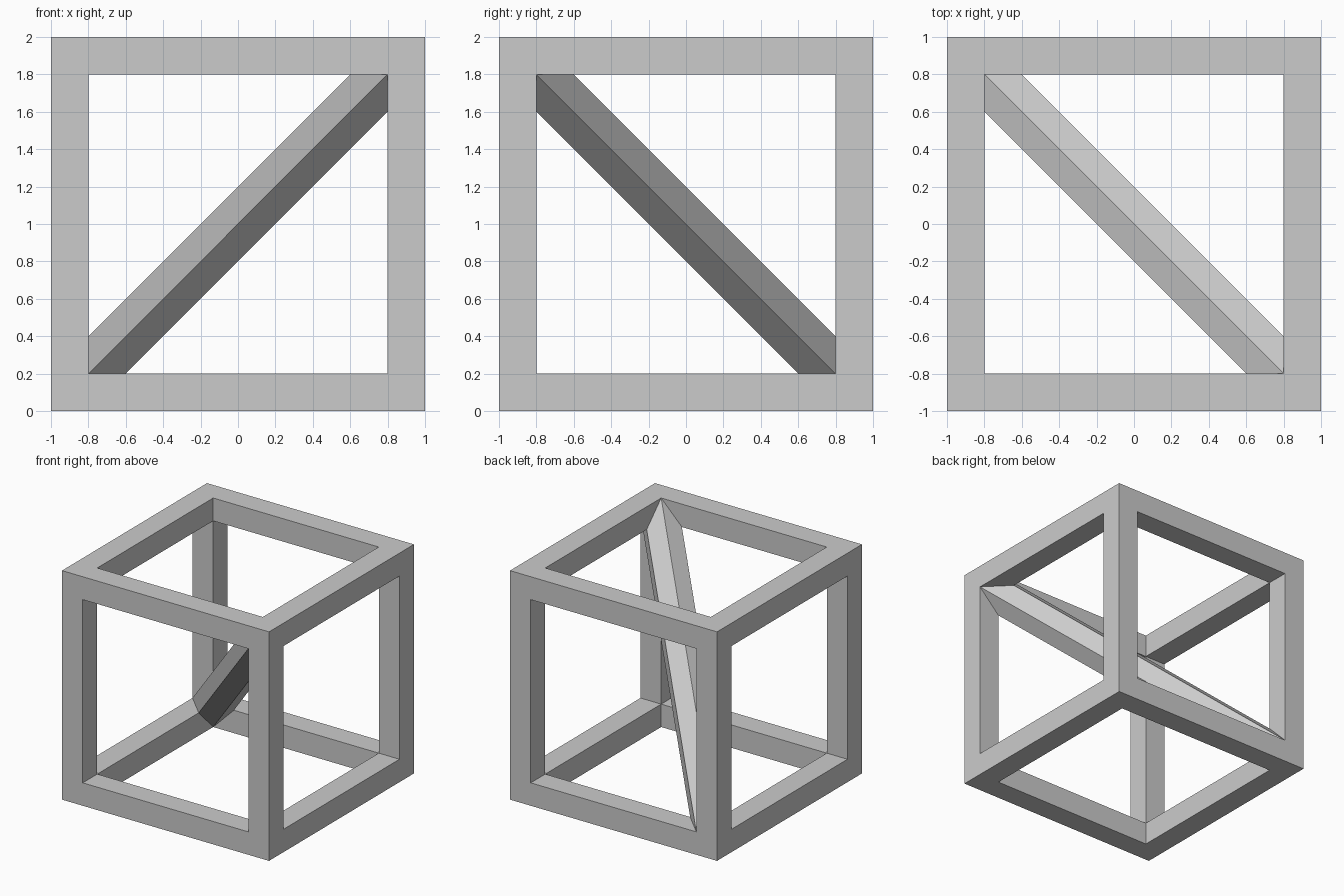
import bpy
import bmesh
from itertools import product
from mathutils import Vector

BEAM = 0.2

old = bpy.data.objects.get("Cube")
if old:
    bpy.data.objects.remove(old, do_unlink=True)

grey = bpy.data.materials.new("light grey")
grey.use_nodes = True
colour = (0.6, 0.6, 0.6, 1)
grey.diffuse_color = colour
grey.node_tree.nodes["Principled BSDF"].inputs["Base Color"].default_value = colour


def make_object(name, bm):
    bmesh.ops.recalc_face_normals(bm, faces=bm.faces)
    mesh = bpy.data.meshes.new(name)
    bm.to_mesh(mesh)
    bm.free()
    mesh.materials.append(grey)
    obj = bpy.data.objects.new(name, mesh)
    obj.location.z = 1
    bpy.context.collection.objects.link(obj)
    return obj


# Open cube frame: push a square opening through every side until they meet
bm = bmesh.new()
bmesh.ops.create_cube(bm, size=2)
openings = list(bm.faces)
bmesh.ops.inset_individual(bm, faces=openings, thickness=BEAM, use_even_offset=True)
openings = bmesh.ops.extrude_discrete_faces(bm, faces=openings)["faces"]
for face in openings:
    face.normal_update()
    bmesh.ops.translate(bm, verts=face.verts, vec=-BEAM * face.normal)
bmesh.ops.delete(bm, geom=openings, context="FACES")
bmesh.ops.remove_doubles(bm, verts=bm.verts, dist=0.001)
make_object("cube_frame", bm)

# Six-sided brace: hull between two opposite corner blocks, without its buried ends
bm = bmesh.new()
centre = Vector((1, -1, 1)) * (1 - BEAM / 2)
for side in (-1, 1):
    for corner in product((-1, 1), repeat=3):
        bm.verts.new(side * centre + Vector(corner) * BEAM / 2)
hull = bmesh.ops.convex_hull(bm, input=bm.verts)
bmesh.ops.delete(bm, geom=list({v for v in hull["geom_interior"] + hull["geom_unused"]
                                if isinstance(v, bmesh.types.BMVert)}), context="VERTS")
bm.normal_update()
caps = [f for f in bm.faces if max(abs(c) for c in f.normal) > 0.9]
bmesh.ops.delete(bm, geom=caps, context="FACES")
bmesh.ops.dissolve_limit(bm, angle_limit=0.01, verts=bm.verts, edges=bm.edges)
make_object("diagonal_brace", bm)
